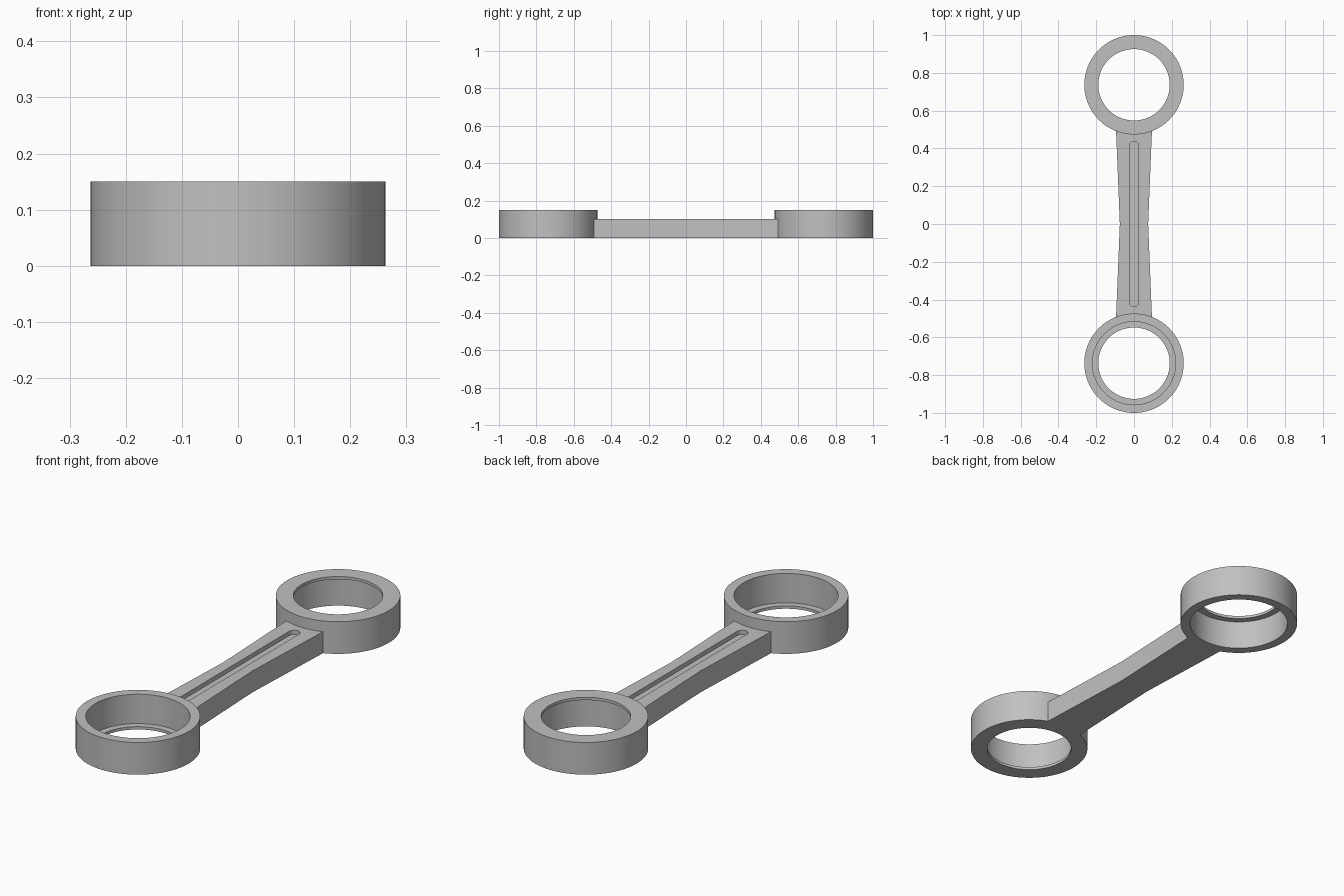
import bpy, bmesh
from math import sin, cos, pi, asin, radians

cube = bpy.data.objects.get("Cube")
if cube:
    bpy.data.objects.remove(cube, do_unlink=True)

RING_Y, RING_R, BORE_R, LIP_R = 0.737, 0.263, 0.22, 0.189
RING_H, LIP_H = 0.15, 0.013
ROD_H, END_W, MID_W = 0.10, 0.095, 0.075
SLOT_W, SLOT_Y, SLOT_DEPTH = 0.025, 0.413, 0.02
SIDES = 96

steel = bpy.data.materials.new("plain grey")
steel.use_nodes = True
GREY = (0.53, 0.53, 0.53, 1)
steel.diffuse_color = GREY
steel.node_tree.nodes["Principled BSDF"].inputs["Base Color"].default_value = GREY


def make_object(name, bm):
    bmesh.ops.recalc_face_normals(bm, faces=bm.faces)
    mesh = bpy.data.meshes.new(name)
    bm.to_mesh(mesh)
    bm.free()
    mesh.materials.append(steel)
    ob = bpy.data.objects.new(name, mesh)
    bpy.context.collection.objects.link(ob)
    return ob


def activate(ob):
    bpy.ops.object.select_all(action='DESELECT')
    ob.select_set(True)
    bpy.context.view_layer.objects.active = ob


def smooth(ob):
    activate(ob)
    bpy.ops.object.shade_smooth_by_angle(angle=radians(20))


def lathe(name, profile, y):
    """Revolve a closed (radius, z) profile about a vertical axis at y."""
    bm = bmesh.new()
    rings = []
    for i in range(SIDES):
        a = 2 * pi * i / SIDES
        rings.append([bm.verts.new((r * cos(a), y + r * sin(a), z)) for r, z in profile])
    n = len(profile)
    for i in range(SIDES):
        a, b = rings[i], rings[(i + 1) % SIDES]
        for j in range(n):
            k = (j + 1) % n
            bm.faces.new((a[j], b[j], b[k], a[k]))
    return make_object(name, bm)


def extrude_outline(name, outline, z0, z1):
    """Prism from an (x, y) outline."""
    bm = bmesh.new()
    face = bm.faces.new([bm.verts.new((x, y, z0)) for x, y in outline])
    new = bmesh.ops.extrude_face_region(bm, geom=[face])["geom"]
    bmesh.ops.translate(bm, vec=(0, 0, z1 - z0),
                        verts=[v for v in new if isinstance(v, bmesh.types.BMVert)])
    return make_object(name, bm)


# End rings: the lip sits at the bottom in front and at the top behind
lip_below = [(RING_R, 0), (RING_R, RING_H), (BORE_R, RING_H),
             (BORE_R, LIP_H), (LIP_R, LIP_H), (LIP_R, 0)]
lip_above = [(r, RING_H - z) for r, z in lip_below]
smooth(lathe("front_ring", lip_below, -RING_Y))
smooth(lathe("back_ring", lip_above, RING_Y))

# Waisted rod whose ends follow the ring walls
seat_r = RING_R - 0.003
half = asin(END_W / seat_r)
arc = [half * (1 - i / 6) for i in range(13)]
back_end = [(seat_r * sin(a), RING_Y - seat_r * cos(a)) for a in arc]
front_end = [(-x, -y) for x, y in back_end]
rod = extrude_outline("connecting_rod",
                      back_end + [(-MID_W, 0)] + front_end + [(MID_W, 0)], 0, ROD_H)

# Round-ended groove in the rod's top
cap = [(SLOT_W * cos(pi * i / 16), SLOT_Y + SLOT_W * sin(pi * i / 16)) for i in range(17)]
cutter = extrude_outline("groove_cutter", cap + [(-x, -y) for x, y in cap],
                         ROD_H - SLOT_DEPTH, ROD_H + 0.05)
cutter.hide_render = True
groove = rod.modifiers.new("groove", 'BOOLEAN')
groove.operation = 'DIFFERENCE'
groove.solver = 'EXACT'
groove.object = cutter
activate(rod)
bpy.ops.object.modifier_apply(modifier=groove.name)
bpy.data.objects.remove(cutter, do_unlink=True)
bpy.ops.object.shade_smooth_by_angle(angle=radians(13))
